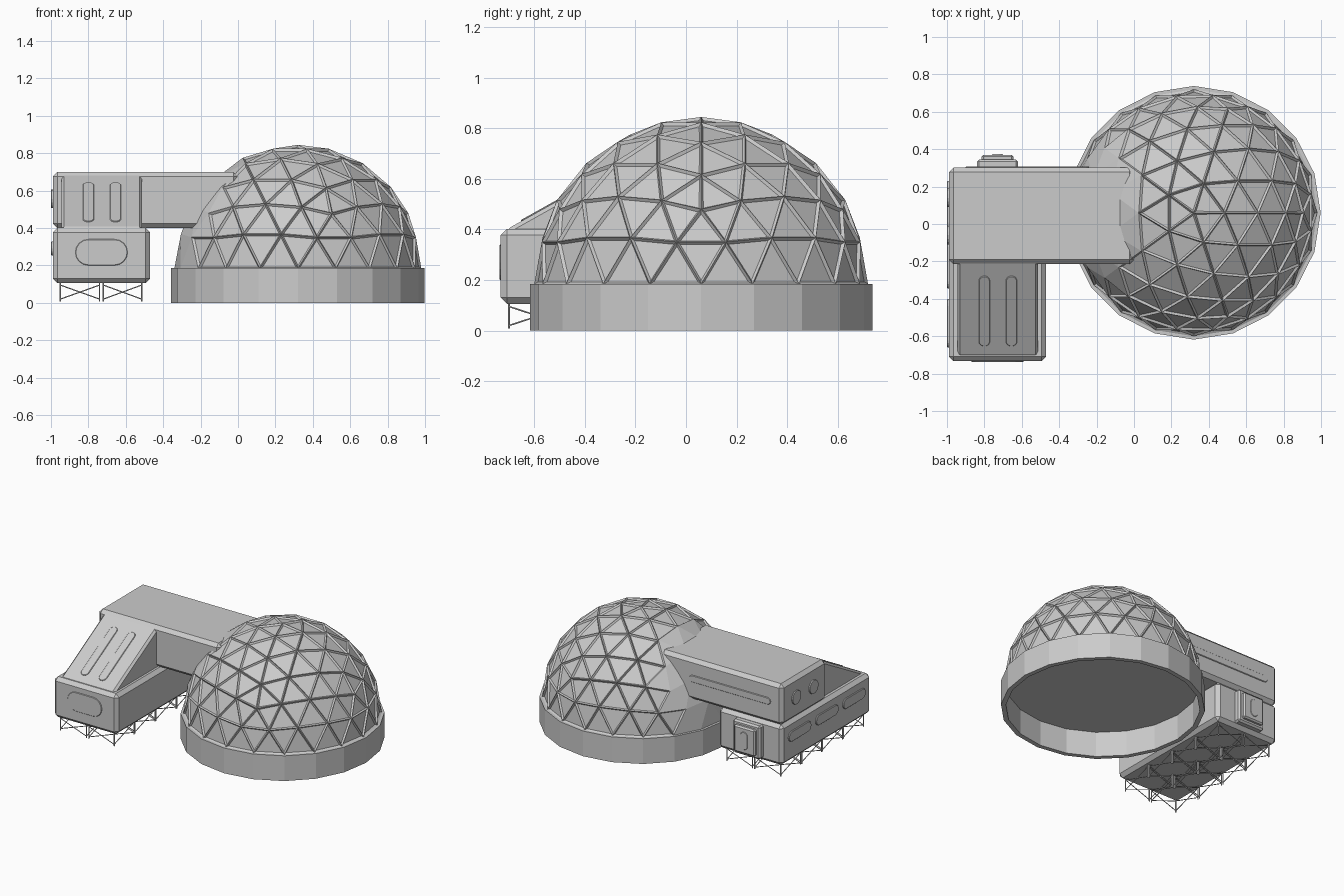
import bpy, bmesh, math
from mathutils import Vector, Matrix

if "Cube" in bpy.data.objects:
    bpy.data.objects.remove(bpy.data.objects["Cube"])


def finish(bm, name):
    bmesh.ops.recalc_face_normals(bm, faces=bm.faces)
    me = bpy.data.meshes.new(name)
    bm.to_mesh(me)
    bm.free()
    ob = bpy.data.objects.new(name, me)
    bpy.context.collection.objects.link(ob)
    return ob


def chamfer(ob, width):
    m = ob.modifiers.new("chamfer", 'BEVEL')
    m.width = width
    m.segments = 1
    return ob


def prism(name, pts, direction):
    """Closed solid: flat outline extruded along a direction."""
    bm = bmesh.new()
    f = bm.faces.new([bm.verts.new(p) for p in pts])
    r = bmesh.ops.extrude_face_region(bm, geom=[f], use_keep_orig=True)
    vs = [v for v in r['geom'] if isinstance(v, bmesh.types.BMVert)]
    bmesh.ops.translate(bm, verts=vs, vec=Vector(direction))
    return finish(bm, name)


def box(name, lo, hi, width=0.0):
    (x0, y0, z0), (x1, y1, z1) = lo, hi
    ob = prism(name, [(x0, y0, z0), (x1, y0, z0), (x1, y1, z0), (x0, y1, z0)], (0, 0, z1 - z0))
    return chamfer(ob, width) if width else ob


def pad(name, centre, along, normal, length, width, height, seg=8):
    """Raised pad with round ends; a disc when length equals width."""
    u, n, c = Vector(along).normalized(), Vector(normal).normalized(), Vector(centre)
    v = n.cross(u)
    r, half = width / 2, max((length - width) / 2, 0.0001)
    pts = []
    for s in (1, -1):
        for i in range(seg + 1):
            a = -math.pi / 2 + math.pi * i / seg
            pts.append(c - n * 0.01 + s * (u * (half + r * math.cos(a)) + v * r * math.sin(a)))
    return chamfer(prism(name, pts, n * (0.01 + height)), 0.003)


CX, CY, BASE = 0.32, 0.06, 0.185

# Geodesic dome: half icosphere with recessed panels, plain next to the arm
bm = bmesh.new()
bmesh.ops.create_icosphere(bm, subdivisions=3, radius=0.66)
bmesh.ops.delete(bm, geom=[f for f in bm.faces if f.calc_center_median().z < 0], context='FACES')
plain = Vector((-1, 0, 0.5)).normalized()
panels = [f for f in bm.faces if f.calc_center_median().normalized().dot(plain) < 0.8]
rim = [e for e in bm.edges if e.is_boundary]
bmesh.ops.holes_fill(bm, edges=rim, sides=0)
bmesh.ops.inset_individual(bm, faces=panels, thickness=0.017, depth=-0.012)
bmesh.ops.translate(bm, verts=bm.verts, vec=(CX, CY, BASE))
finish(bm, "geodesic_dome")

# Base ring: open twenty-sided tube
bm = bmesh.new()
N = 20
loops = []
for r, z in ((0.678, 0), (0.678, BASE), (0.645, BASE), (0.645, 0)):
    loops.append([bm.verts.new((CX + r * math.cos(2 * math.pi * i / N),
                                CY + r * math.sin(2 * math.pi * i / N), z)) for i in range(N)])
for k in range(4):
    a, b = loops[k], loops[(k + 1) % 4]
    for i in range(N):
        j = (i + 1) % N
        bm.faces.new((a[i], a[j], b[j], b[i]))
finish(bm, "base_ring")

# Two stacked modules: upper arm into the dome, lower block across it
box("upper_module", (-0.99, -0.215, 0.40), (0.0, 0.302, 0.70), 0.025)
box("lower_module", (-0.99, -0.733, 0.105), (-0.47, 0.302, 0.402), 0.025)

# Sloped roof joining the two modules
wx0, wx1 = -0.945, -0.512
roof = prism("sloped_roof", [(wx0, -0.71, 0.37), (wx0, -0.71, 0.40), (wx0, -0.21, 0.68),
                             (wx0, -0.15, 0.68), (wx0, -0.15, 0.37)], (wx1 - wx0, 0, 0))
chamfer(roof, 0.018)

# Raised windows
slope, up = (0, -0.50, -0.28), (0, -0.28, 0.50)
for x in (-0.80, -0.655):
    pad("roof_window", (x, -0.465, 0.537), slope, up, 0.43, 0.06, 0.005)
for y in (0.14, -0.06):
    pad("round_port", (-0.99, y, 0.556), (0, 1, 0), (-1, 0, 0), 0.10, 0.10, 0.009)
for y in (0.10, -0.215, -0.53):
    pad("end_window", (-0.99, y, 0.29), (0, 1, 0), (-1, 0, 0), 0.26, 0.075, 0.009)
pad("long_window", (-0.57, 0.302, 0.56), (1, 0, 0), (0, 1, 0), 0.66, 0.05, 0.006)
pad("front_window", (-0.73, -0.733, 0.27), (1, 0, 0), (0, -1, 0), 0.28, 0.14, 0.005)

# Stepped entry hatch on the back
box("hatch_frame", (-0.84, 0.29, 0.13), (-0.62, 0.345, 0.375), 0.012)
box("hatch_door", (-0.815, 0.33, 0.155), (-0.645, 0.37, 0.35), 0.01)
pad("hatch_panel", (-0.73, 0.37, 0.2525), (0, 0, 1), (0, 1, 0), 0.13, 0.06, 0.003)

# Trussed feet: a grid of cells with corner posts and crossed braces
bm = bmesh.new()


def rod(a, b, r=0.003):
    a, b = Vector(a), Vector(b)
    d = b - a
    m = Matrix.Translation((a + b) / 2) @ d.to_track_quat('Z', 'Y').to_matrix().to_4x4()
    bmesh.ops.create_cone(bm, cap_ends=True, segments=6, radius1=r, radius2=r,
                          depth=d.length, matrix=m)


for x0, x1 in ((-0.95, -0.74), (-0.72, -0.515)):
    for k in range(4):
        y0 = -0.70 + 0.243 * k
        y1 = y0 + 0.23
        ring = [(x0, y0), (x1, y0), (x1, y1), (x0, y1)]
        for i in range(4):
            p, q = ring[i], ring[(i + 1) % 4]
            rod((*p, 0.008), (*p, 0.11), 0.004)
            rod((*p, 0.02), (*q, 0.095))
            rod((*p, 0.095), (*q, 0.02))
finish(bm, "truss_feet")
